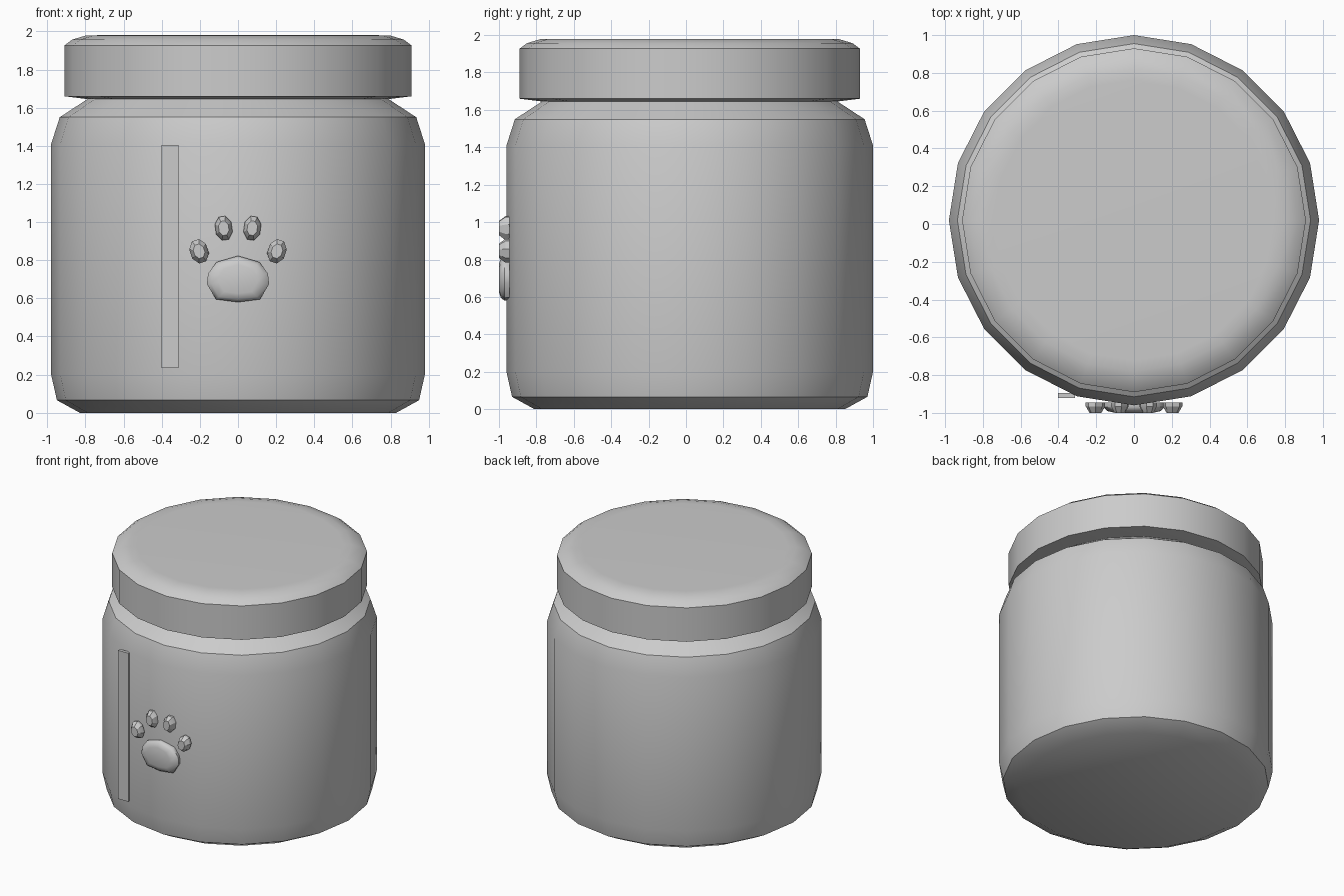
import bpy, bmesh
from math import sin, cos, pi, radians

cube = bpy.data.objects.get("Cube")
if cube:
    bpy.data.objects.remove(cube, do_unlink=True)

# Single warm grey finish
grey = bpy.data.materials.new("warm_grey")
grey.use_nodes = True
COLOUR = (0.6, 0.6, 0.6, 1)
grey.diffuse_color = COLOUR
grey.node_tree.nodes["Principled BSDF"].inputs["Base Color"].default_value = COLOUR


def loft(name, rings, angle):
    """Skin a stack of equal-length point rings and cap both ends."""
    bm = bmesh.new()
    loops = [[bm.verts.new(p) for p in ring] for ring in rings]
    n = len(loops[0])
    for a, b in zip(loops, loops[1:]):
        for i in range(n):
            j = (i + 1) % n
            bm.faces.new((a[i], a[j], b[j], b[i]))
    bm.faces.new(loops[0])
    bm.faces.new(loops[-1])
    bmesh.ops.recalc_face_normals(bm, faces=bm.faces)
    mesh = bpy.data.meshes.new(name)
    bm.to_mesh(mesh)
    bm.free()
    mesh.materials.append(grey)
    obj = bpy.data.objects.new(name, mesh)
    bpy.context.collection.objects.link(obj)
    bpy.ops.object.select_all(action='DESELECT')
    obj.select_set(True)
    bpy.context.view_layer.objects.active = obj
    bpy.ops.object.shade_smooth_by_angle(angle=radians(angle))
    return obj


def turned(name, profile, sides=20, centre_y=0.02):
    """Lathe a (radius, height) profile with a vertex facing the back."""
    turn = 2 * pi / sides
    return loft(name, [[(r * sin(turn * i), centre_y + r * cos(turn * i), z)
                        for i in range(sides)] for r, z in profile], 32)


def relief(name, outline, centre, layers, angle):
    """Raised shape on the front: layers are (depth, outline scale)."""
    cx, cz = centre
    return loft(name, [[(cx + x * s, y, cz + z * s) for x, z in outline]
                       for y, s in layers], angle)


# Jar and lid
turned("jar_body", [(0.83, 0), (0.95, 0.066), (0.98, 0.2), (0.98, 1.41),
                    (0.935, 1.55), (0.79, 1.645), (0.78, 1.7)])
turned("jar_lid", [(0.79, 1.645), (0.91, 1.66), (0.91, 1.927),
                   (0.87, 1.957), (0.80, 1.978), (0.74, 1.98)])

# Large paw pad, mirrored from its right half
half = [(0, 0.123), (0.113, 0.09), (0.157, 0.03), (0.163, -0.025),
        (0.115, -0.105), (0, -0.12)]
pad = half + [(-x, z) for x, z in half[-2:0:-1]]
relief("paw_pad", pad, (0, 0.7),
       [(-0.945, 0.97), (-0.97, 1), (-0.99, 0.87), (-1, 0.62)], 50)

# Four tapered toes
for side, label in ((1, "left"), (-1, "right")):
    for part, cx, cz, w, h, lean in (("inner", 0.075, 0.968, 0.047, 0.067, 8),
                                     ("outer", 0.204, 0.847, 0.05, 0.066, 18)):
        t = radians(lean) * side
        oval = []
        for i in range(8):
            a = pi / 4 * (i + 0.5)
            x, z = w * cos(a), h * sin(a)
            oval.append((x * cos(t) + z * sin(t), z * cos(t) - x * sin(t)))
        relief(f"{label}_{part}_toe", oval, (side * cx, cz),
               [(-0.945, 1), (-0.965, 1), (-1, 0.6)], 30)

# Upright strip beside the paw
strip = [(-0.045, -0.585), (0.045, -0.585), (0.045, 0.585), (-0.045, 0.585)]
relief("front_strip", strip, (-0.357, 0.82), [(-0.895, 1), (-0.92, 1)], 30)
